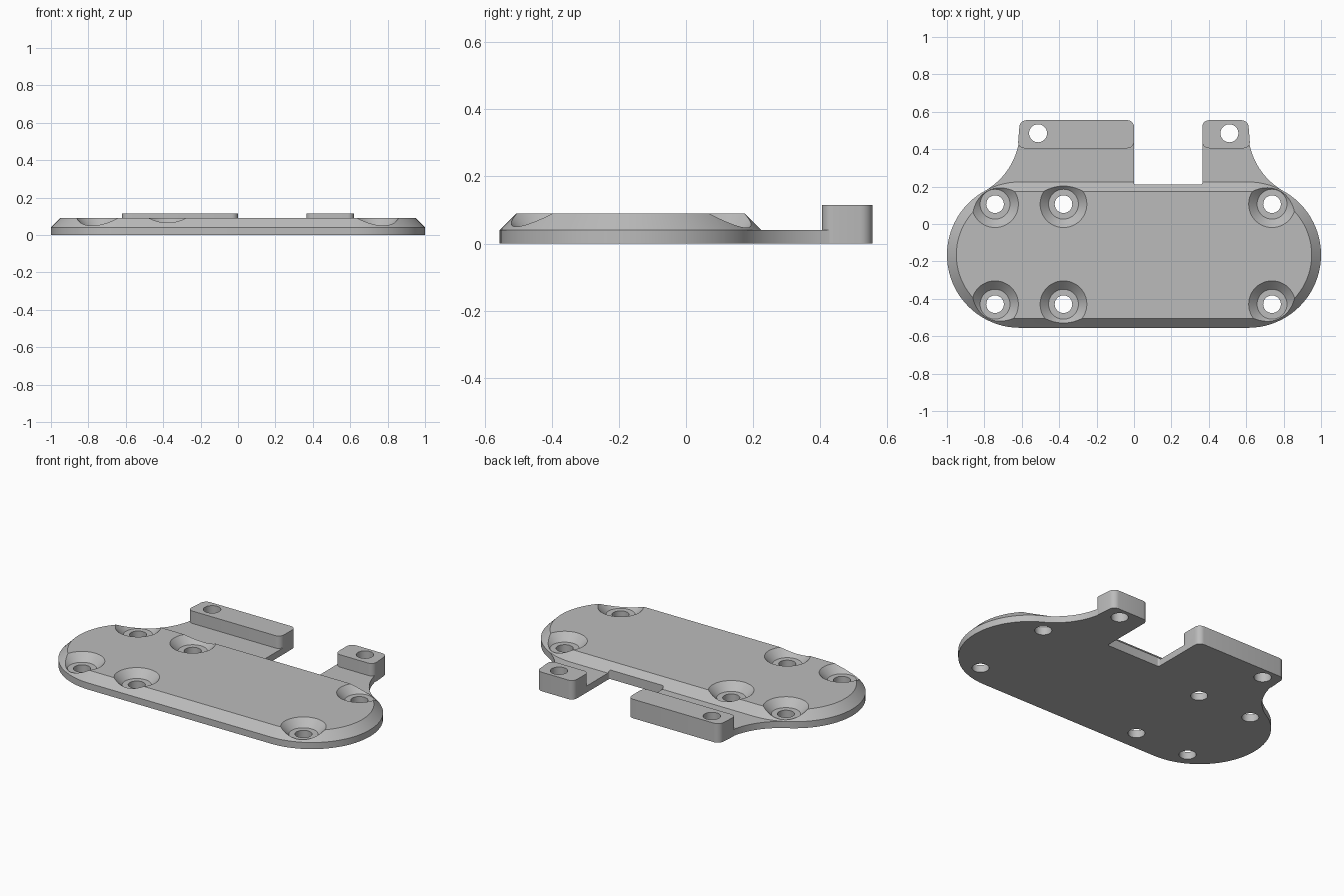
import bpy
import bmesh
from math import pi, cos, sin, atan2, hypot
from mathutils import Vector

if "Cube" in bpy.data.objects:
    bpy.data.objects.remove(bpy.data.objects["Cube"], do_unlink=True)

grey = bpy.data.materials.new("plain grey")
grey.use_nodes = True
GREY = (0.5, 0.5, 0.5, 1)
grey.diffuse_color = GREY
grey.node_tree.nodes["Principled BSDF"].inputs["Base Color"].default_value = GREY


def arc(cx, cy, r, start, end, steps):
    return [(cx + r * cos(start + (end - start) * i / steps),
             cy + r * sin(start + (end - start) * i / steps)) for i in range(steps + 1)]


def circle(x, y, r):
    return arc(x, y, r, 0, 2 * pi, 48)[:-1]


def stadium(half, cy, r):
    return arc(half, cy, r, -pi / 2, pi / 2, 40) + arc(-half, cy, r, pi / 2, 1.5 * pi, 40)


def rounded(corners, r, steps=6):
    """Polygon with every corner softened by a small curve."""
    out = []
    for i, c in enumerate(corners):
        c = Vector(c)
        a = c + (Vector(corners[i - 1]) - c).normalized() * r
        b = c + (Vector(corners[(i + 1) % len(corners)]) - c).normalized() * r
        # the weighted quadratic follows a circle for right angles
        for k in range(steps + 1):
            t = k / steps
            w = 2 * t * (1 - t) * cos(pi / 4)
            p = (a * (1 - t) ** 2 + c * w + b * t ** 2) / ((1 - t) ** 2 + w + t ** 2)
            out.append(p[:])
    return out


def loft(name, sections):
    """Closed solid through stacked outlines, each given with its height."""
    bm = bmesh.new()
    rings = [[bm.verts.new((x, y, z)) for x, y in outline] for outline, z in sections]
    for low, high in zip(rings, rings[1:]):
        n = len(low)
        for i in range(n):
            j = (i + 1) % n
            bm.faces.new((low[i], low[j], high[j], high[i]))
    bm.faces.new(rings[0][::-1])
    bm.faces.new(rings[-1])
    bmesh.ops.recalc_face_normals(bm, faces=bm.faces)
    mesh = bpy.data.meshes.new(name)
    bm.to_mesh(mesh)
    bm.free()
    obj = bpy.data.objects.new(name, mesh)
    bpy.context.collection.objects.link(obj)
    return obj


def combine(target, tool, operation):
    mod = target.modifiers.new(operation.title(), 'BOOLEAN')
    mod.operation = operation
    mod.solver = 'EXACT'
    mod.object = tool
    bpy.context.view_layer.objects.active = target
    bpy.ops.object.modifier_apply(modifier=mod.name)
    bpy.data.objects.remove(tool, do_unlink=True)


# Main body: long rounded plate with a chamfered upper edge
HALF, CY, R = 0.61, -0.165, 0.39
EDGE, TOP = 0.04, 0.09
plate = loft("mounting_plate", [(stadium(HALF, CY, R), 0), (stadium(HALF, CY, R), EDGE),
                                (stadium(HALF, CY, R - 0.05), TOP)])

# Thin rear flange whose hollow flanks run tangent into the round ends
REAR = 0.5
FLANK = ((REAR - CY) ** 2 - R ** 2) / (2 * R)
lean = atan2(REAR - CY, FLANK)
flank = arc(HALF + FLANK, REAR, FLANK, pi + lean, pi, 24)
flange_outline = [(0.5, 0)] + flank + [(-x, y) for x, y in reversed(flank)] + [(-0.5, 0)]
combine(plate, loft("rear_flange", [(flange_outline, 0), (flange_outline, EDGE)]), 'UNION')

# Slot through the flange
slot = rounded([(0, 0.21), (0.365, 0.21), (0.365, 0.8), (0, 0.8)], 0.01)
combine(plate, loft("slot_cutter", [(slot, -0.1), (slot, 0.2)]), 'DIFFERENCE')

# Raised blocks on either side of the slot
for side, inner in ((-1, 0), (1, 0.365)):
    block = rounded([(side * 0.622, 0.405), (inner, 0.405),
                     (inner, 0.555), (side * 0.61, 0.555)], 0.035)
    combine(plate, loft("rear_block", [(block, 0), (block, 0.115)]), 'UNION')

# Countersunk screw holes with a flat seat
for x in (-0.743, -0.377, 0.738):
    for y in (0.106, -0.429):
        profile = ((0.047, -0.1), (0.047, 0.045), (0.08, 0.045), (0.155, 0.12))
        cutter = loft("screw_cutter", [(circle(x, y, r), z) for r, z in profile])
        combine(plate, cutter, 'DIFFERENCE')

# Plain holes through the blocks
for x in (-0.513, 0.51):
    hole = circle(x, 0.485, 0.048)
    combine(plate, loft("block_hole_cutter", [(hole, -0.1), (hole, 0.3)]), 'DIFFERENCE')

plate.data.materials.clear()
plate.data.materials.append(grey)
for face in plate.data.polygons:
    face.material_index = 0

bpy.ops.object.select_all(action='DESELECT')
plate.select_set(True)
bpy.context.view_layer.objects.active = plate
bpy.ops.object.shade_smooth_by_angle(angle=pi / 7)
